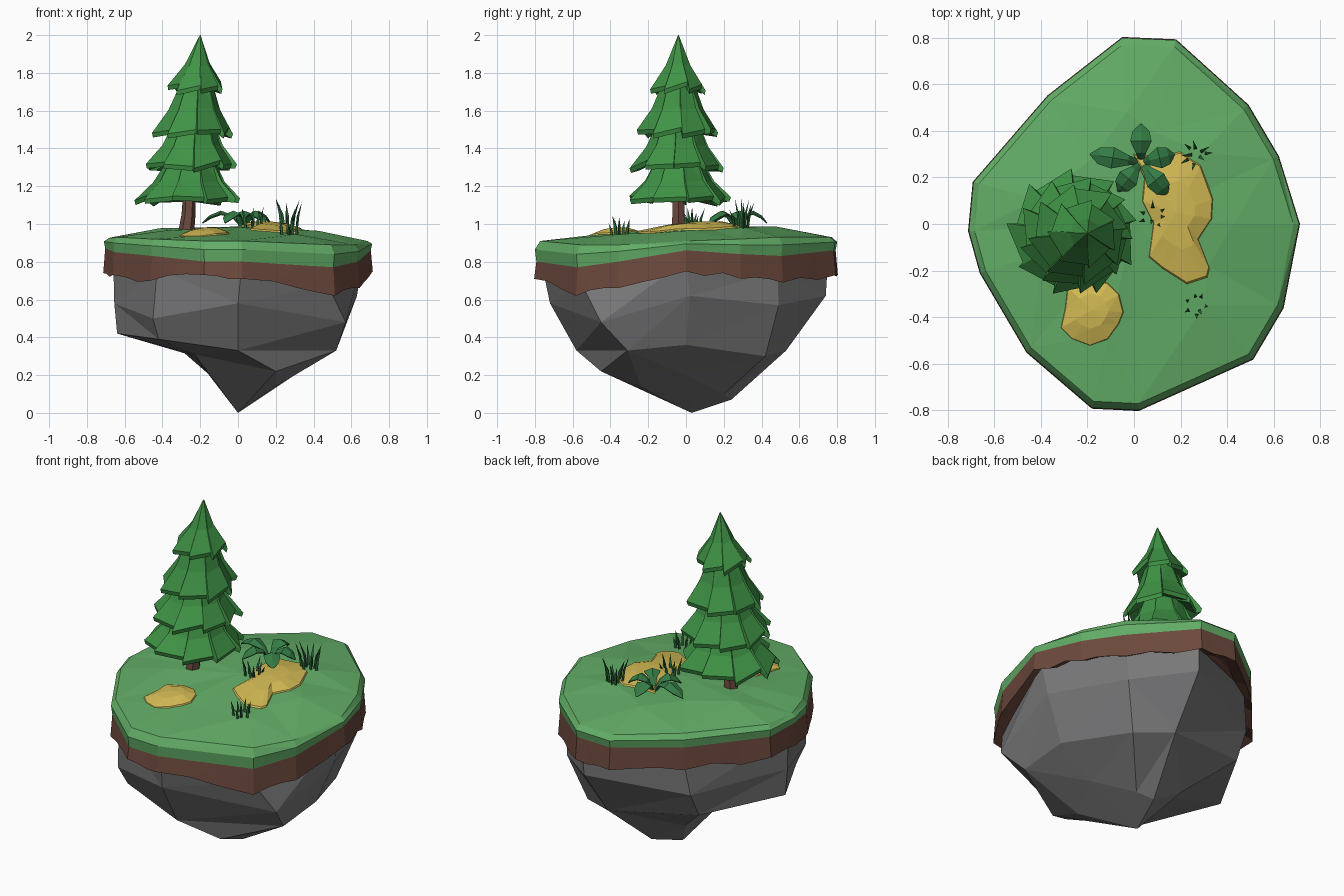
import bpy, bmesh, math, random
from mathutils import Vector
from mathutils.bvhtree import BVHTree

if "Cube" in bpy.data.objects:
    bpy.data.objects.remove(bpy.data.objects["Cube"])

random.seed(4)


def material(name, rgb):
    m = bpy.data.materials.new(name)
    m.diffuse_color = (*rgb, 1)
    m.use_nodes = True
    m.node_tree.nodes["Principled BSDF"].inputs["Base Color"].default_value = m.diffuse_color
    return m


GRASS = material("grass green", (0.125, 0.42, 0.135))
DIRT = material("dirt brown", (0.15, 0.066, 0.046))
ROCK = material("rock grey", (0.19, 0.19, 0.195))
SAND = material("sand yellow", (0.66, 0.50, 0.09))
PINE = material("pine green", (0.05, 0.29, 0.06))
BARK = material("bark brown", (0.15, 0.07, 0.05))
LEAF = material("leaf green", (0.035, 0.20, 0.06))
BLADE = material("blade green", (0.022, 0.12, 0.035))


def build(name, verts, faces, mat, thickness=0):
    bm = bmesh.new()
    vs = [bm.verts.new(v) for v in verts]
    for f in faces:
        bm.faces.new([vs[i] for i in f])
    bmesh.ops.recalc_face_normals(bm, faces=bm.faces)
    bmesh.ops.triangulate(bm, faces=bm.faces)
    me = bpy.data.meshes.new(name)
    bm.to_mesh(me)
    bm.free()
    me.materials.append(mat)
    ob = bpy.data.objects.new(name, me)
    bpy.context.collection.objects.link(ob)
    if thickness:
        s = ob.modifiers.new("thickness", 'SOLIDIFY')
        s.thickness = thickness
    return ob


def loft(rings, caps=True):
    """Join equal rings; a final single point becomes a fan."""
    verts, faces = [], []
    n = len(rings[0])
    for k, ring in enumerate(rings):
        base = len(verts)
        verts += ring
        if k == 0:
            continue
        p = base - n
        for i in range(n):
            j = (i + 1) % n
            if len(ring) == 1:
                faces.append((p + i, p + j, base))
            else:
                faces.append((p + i, p + j, base + j, base + i))
    if caps:
        faces.append(tuple(range(n)))
        if len(rings[-1]) > 1:
            faces.append(tuple(range(len(verts) - n, len(verts))))
    return verts, faces


# Island rim: x, y, grass top, grass bottom, dirt bottom
RIM = [(.71, 0, .91, .86, .75), (.62, .29, .92, .84, .71), (.49, .51, .93, .83, .69),
       (.18, .79, .93, .86, .73), (-.05, .80, .93, .86, .73), (-.37, .55, .93, .85, .72),
       (-.69, .18, .93, .86, .74), (-.71, -.03, .925, .87, .74), (-.66, -.21, .93, .85, .73),
       (-.46, -.55, .92, .83, .70), (-.18, -.79, .91, .80, .73), (.02, -.80, .91, .80, .71),
       (.51, -.58, .89, .77, .62), (.64, -.36, .89, .80, .66)]

# Grass cap
grass_rings = [
    [(x * .99, y * .99, g) for x, y, t, g, d in RIM],
    [(x, y, (t + g) / 2 + .01) for x, y, t, g, d in RIM],
    [(x * .965, y * .965, t) for x, y, t, g, d in RIM],
    [(x * s, y * s, .967 + .03 * y + random.uniform(-.006, .006))
     for (x, y, t, g, d), s in zip(RIM, [.6, .5] * 7)],
    [(0, .02, .985)]]
gv, gf = loft(grass_rings)
build("grass_cap", gv, gf, GRASS)
tree = BVHTree.FromPolygons([Vector(v) for v in gv], gf)


def ground(x, y):
    return tree.ray_cast(Vector((x, y, 3)), Vector((0, 0, -1)))[0].z


# Dirt band with a ragged lower edge
fine = []
for i, a in enumerate(RIM):
    b = RIM[(i + 1) % len(RIM)]
    for k in range(3):
        p = [u + (v - u) * k / 3 for u, v in zip(a, b)]
        p[4] += random.uniform(-.02, .02) if k else 0
        fine.append(p)
build("dirt_band", *loft([
    [(x * .99, y * .99, g + .002) for x, y, t, g, d in fine],
    [(x * 1.005, y * 1.005, d) for x, y, t, g, d in fine],
    [(x * .9, y * .9, d + .04) for x, y, t, g, d in fine]]), DIRT)

# Rock body narrowing to an off-centre point, with a side lobe
top = [RIM[i] for i in (0, 2, 3, 5, 7, 9, 11, 12)]
build("rock_base", *loft([
    [(p[0] * .93, p[1] * .95, p[4] + .06) for p in top],
    [(.63, .02, .62), (.45, .49, .57), (.16, .74, .62), (-.38, .50, .55),
     (-.655, -.03, .58), (-.45, -.50, .50), (0, -.72, .58), (.57, -.45, .48)],
    [(.52, .0, .36), (.36, .42, .30), (.15, .53, .33), (-.38, .42, .40),
     (-.64, -.03, .42), (-.42, -.45, .39), (0, -.58, .33), (.52, -.31, .33)],
    [(.30, .0, .20), (.15, .20, .10), (.06, .24, .07), (-.15, .22, .20),
     (-.23, 0, .30), (-.23, -.20, .31), (.20, -.45, .22), (.20, -.24, .14)],
    [(0, .03, 0)]]), ROCK)


# Sand mounds that follow the ground
def sand(name, cx, cy, outline):
    rings = []
    for s, h in ((1, -.012), (.94, .008), (.5, .03)):
        ring = [(cx + (x - cx) * s, cy + (y - cy) * s) for x, y in outline]
        rings.append([(x, y, ground(x, y) + h) for x, y in ring])
    rings.append([(cx, cy, ground(cx, cy) + .036)])
    build(name, *loft(rings), SAND)


sand("sand_patch_large", .18, .05,
     [(.34, .02), (.345, .11), (.29, .26), (.20, .32), (.10, .30), (-.01, .31), (.04, .2),
      (.03, .1), (.08, 0), (.06, -.15), (.12, -.2), (.23, -.27), (.32, -.24), (.33, -.2),
      (.28, -.07)])
sand("sand_patch_small", -.18, -.37,
     [(-.04, -.38), (-.06, -.3), (-.11, -.25), (-.2, -.23), (-.29, -.27), (-.30, -.36),
      (-.32, -.45), (-.27, -.5), (-.19, -.53), (-.11, -.5), (-.06, -.43)])

# Pine tree, leaning slightly to the right as it rises
TY = -.04


def lean(z):
    return -.265 + .065 * (z - 1.1) / .9


build("tree_trunk", *loft([
    [(cx + r * math.cos(a), TY + r * math.sin(a), z)
     for a in [k * math.tau / 6 for k in range(6)]]
    for cx, z, r in ((-.278, .93, .044), (-.262, 1.05, .037), (-.25, 1.3, .03))]), BARK)


def tier(name, z0, r0, z1, r1, n, turn):
    """Skirt of overlapping wedges: each wedge steps in along its sweep."""
    drop = [random.uniform(-.012, .022) for _ in range(2 * n)]
    size = [random.uniform(.94, 1.0) for _ in range(n)]

    def ring(r, z, saw, wob):
        out = []
        for i in range(n):
            for e in (0, 1):
                a = turn + (i + e * .97) * math.tau / n
                q = r * (1 - saw * e) * (size[i] if wob else 1)
                zz = z + wob * drop[2 * i + e] + wob * .02 * e
                out.append((lean(zz) + q * math.cos(a), TY + q * math.sin(a), zz))
        return out
    rm, zm = r1 + (r0 - r1) * .45, z0 + (z1 - z0) * .45
    build(name, *loft([
        ring(r0 * .25, z0 + .07, 0, 0), ring(r0 * .97, z0 - .012, .13, 1),
        ring(r0, z0 + .012, .13, 1), ring(rm, zm, .10, .4), ring(r1, z1, 0, 0)]), PINE)


tier("pine_tier_bottom", 1.115, .29, 1.35, .12, 9, .2)
tier("pine_tier_lower", 1.285, .26, 1.56, .10, 9, .6)
tier("pine_tier_upper", 1.475, .222, 1.77, .075, 8, .1)
tier("pine_tier_top", 1.705, .158, 2.0, .002, 7, .4)

# Broad-leaf plant: arching, creased leaves around one root
PX, PY = .03, .265
for k, (tx, ty) in enumerate([(.03, .43), (-.19, .30), (.175, .30), (.145, .125), (-.07, .14)]):
    d = Vector((tx - PX, ty - PY, 0))
    side = Vector((-d.y, d.x, 0)).normalized()
    z = ground(PX, PY)
    verts, faces = [], []
    for t, h, w in ((0, -.01, .008), (.25, .06, .022), (.55, .085, .046),
                    (.82, .06, .036), (1, .022, .003)):
        c = Vector((PX, PY, z + h)) + d * t
        verts += [c + side * w - Vector((0, 0, w * .35)), c, c - side * w - Vector((0, 0, w * .35))]
    for r in range(4):
        for c in (0, 1):
            i = r * 3 + c
            faces.append((i, i + 1, i + 4, i + 3))
    build(f"plant_leaf_{k + 1}", verts, faces, LEAF, .006)


# Grass tufts: slim bent three-sided blades
def tuft(name, cx, cy, height, count):
    verts, faces = [], []
    for k in range(count):
        a = k * math.tau / count + random.uniform(-.3, .3)
        rad = random.uniform(.015, .045)
        x, y = cx + rad * math.cos(a), cy + rad * math.sin(a)
        h = height * random.uniform(.6, 1)
        out = Vector((math.cos(a), math.sin(a), 0)) * random.uniform(.1, .3) * h
        root = Vector((x, y, ground(x, y) - .01))
        rings = []
        for t, r in ((0, .008), (.5, .0085)):
            c = root + out * t * t + Vector((0, 0, h * t))
            rings.append([c + Vector((r * math.cos(a + j * math.tau / 3),
                                      r * math.sin(a + j * math.tau / 3), 0)) for j in range(3)])
        rings.append([root + out + Vector((0, 0, h))])
        v, f = loft(rings)
        faces += [tuple(i + len(verts) for i in q) for q in f]
        verts += v
    build(name, verts, faces, BLADE)


tuft("grass_tuft_back", .27, .30, .165, 8)
tuft("grass_tuft_middle", .08, .03, .125, 7)
tuft("grass_tuft_front", .27, -.35, .125, 7)
